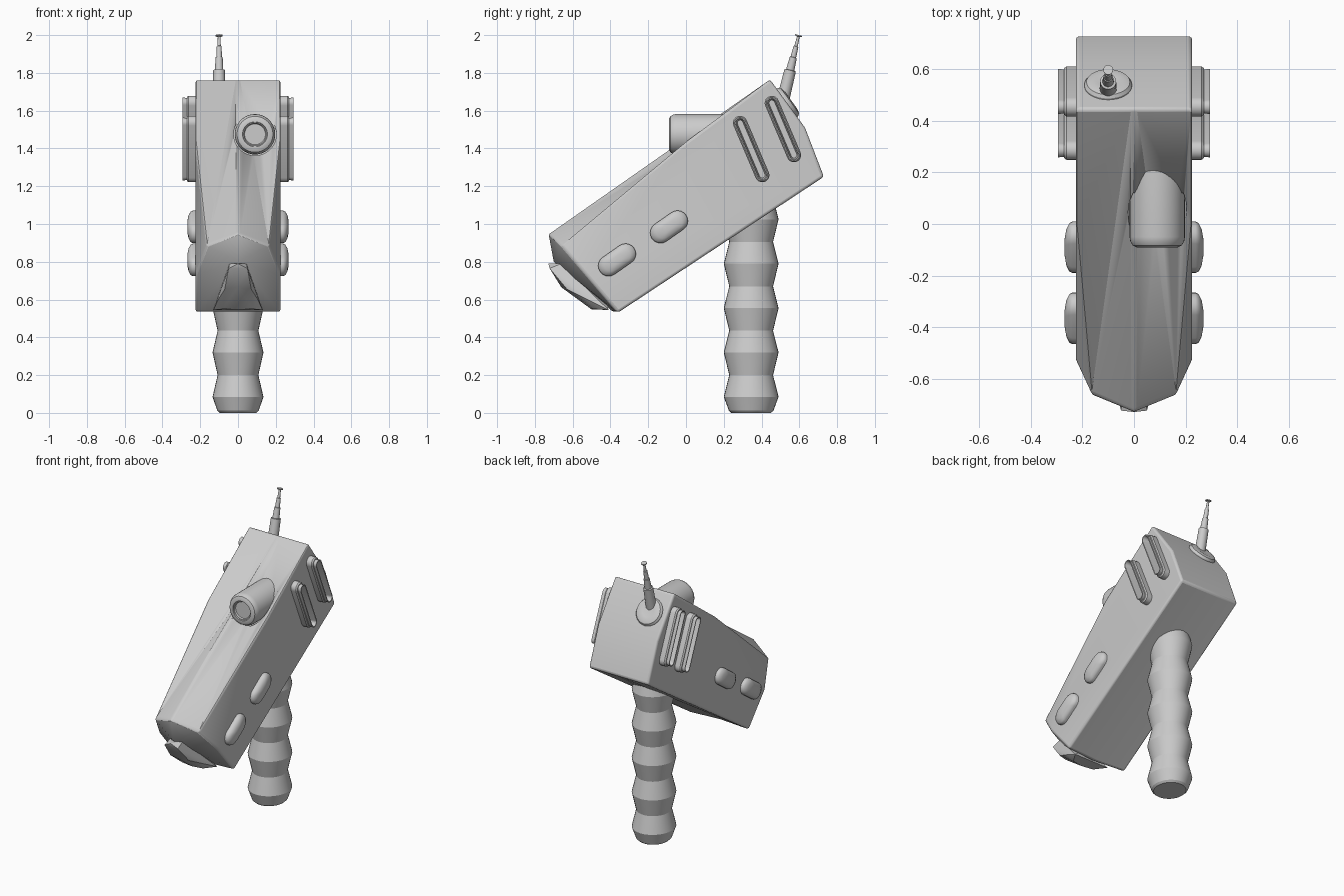
import bpy, bmesh, math
from mathutils import Vector, Matrix

if "Cube" in bpy.data.objects:
    bpy.data.objects.remove(bpy.data.objects["Cube"])


def finish(name, bm, angle=30):
    bmesh.ops.recalc_face_normals(bm, faces=bm.faces)
    me = bpy.data.meshes.new(name)
    bm.to_mesh(me)
    bm.free()
    ob = bpy.data.objects.new(name, me)
    bpy.context.collection.objects.link(ob)
    bpy.ops.object.select_all(action='DESELECT')
    bpy.context.view_layer.objects.active = ob
    ob.select_set(True)
    bpy.ops.object.shade_smooth_by_angle(angle=math.radians(angle))
    return ob


def loft(name, rings, angle=30):
    """Skin a list of equal-length point rings and cap both ends."""
    bm = bmesh.new()
    vs = [[bm.verts.new(p) for p in r] for r in rings]
    n = len(rings[0])
    for a, b in zip(vs, vs[1:]):
        for i in range(n):
            j = (i + 1) % n
            bm.faces.new((a[i], a[j], b[j], b[i]))
    bm.faces.new(vs[0])
    bm.faces.new(vs[-1])
    return finish(name, bm, angle)


def lathe(name, profile, origin, axis, n=32, sx=1.0, angle=30):
    """Profile of (radius, height) turned about an axis through origin."""
    m = Matrix.Translation(origin) @ Vector(axis).to_track_quat('Z', 'Y').to_matrix().to_4x4()
    rings = [[m @ Vector((sx * r * math.cos(2 * math.pi * i / n), r * math.sin(2 * math.pi * i / n), h))
              for i in range(n)] for r, h in profile]
    return loft(name, rings, angle)


def stadium(x, y, z, tilt, half, w, n=10):
    """Rounded slot outline in the YZ plane; half = straight half length."""
    pts = []
    for side in (0, 1):
        for k in range(n + 1):
            a = -math.pi / 2 + math.pi * k / n + side * math.pi
            u, v = w * math.cos(a) + (half if side == 0 else -half), w * math.sin(a)
            pts.append((x, y + u * math.cos(tilt) - v * math.sin(tilt),
                        z + u * math.sin(tilt) + v * math.cos(tilt)))
    return pts


def mirror_x(ob):
    ob.modifiers.new("mirror", 'MIRROR').use_clip = True


# Body: right half, mirrored
V = dict(T=(0, -.728, .95), R=(0, .445, 1.765), d=(0, .63, 1.51), c=(0, .73, 1.25),
         P=(0, -.38, .53), M=(0, -.70, .80),
         K=(.165, -.66, .885), G=(.225, -.53, .731), B=(.225, -.36, .53),
         C=(.225, .73, 1.25), D=(.225, .63, 1.51), E=(.225, .445, 1.765), F=(.225, .0, 1.435))
bm = bmesh.new()
v = {k: bm.verts.new(p) for k, p in V.items()}
for f in ("RTK", "RKF", "RFE", "REDd", "dDCc", "cCBP", "GBCDEF", "KGF", "TMK", "MGK", "MBG", "MPB"):
    bm.faces.new([v[k] for k in f])
body = finish("body", bm)
mirror_x(body)
bev = body.modifiers.new("bevel", 'BEVEL')
bev.width, bev.segments = .014, 3
bev.limit_method, bev.angle_limit = 'ANGLE', math.radians(40)

# Recess around the lens barrel
cutter = lathe("lens_recess_cutter", [(.113, -.3), (.113, .12)], (.09, 0, 1.475), (0, 1, 0))
cutter.hide_render = True
cutter.hide_set(True)
cut = body.modifiers.new("recess", 'BOOLEAN')
cut.operation, cut.object, cut.solver = 'DIFFERENCE', cutter, 'EXACT'

# Lens barrel with a grooved front
lathe("lens_barrel", [(.02, -.075), (.055, -.075), (.06, -.083), (.064, -.083), (.066, -.09), (.08, -.09),
                      (.095, -.083), (.104, -.068), (.107, -.05), (.107, .3)],
      (.09, 0, 1.475), (0, 1, 0), 40)

# Nose plate
bm = bmesh.new()
for x, y, z in ((.0, -.728, .79), (.05, -.722, .765), (.045, -.66, .79), (.07, -.63, .655), (.0, -.66, .665),
                (.105, -.52, .60), (.08, -.49, .55), (.0, -.50, .548), (.13, -.41, .545), (.06, -.42, .60)):
    for s in (1, -1) if x else (1,):
        bm.verts.new((s * x, y, z))
bmesh.ops.convex_hull(bm, input=bm.verts)
finish("nose_plate", bm)

# Ribbed handle
prof = [(.105, 0), (.118, .012), (.145, .085)]
for i in range(4):
    prof += [(.116, .2 + .235 * i), (.145, .32 + .235 * i)]
prof.append((.116, 1.14))
lathe("ribbed_handle", prof, (0, .345, 0), (0, 0, 1), 32, .93, 22)

# Side buttons
for i, (y, z) in enumerate(((-.365, .81), (-.09, .985))):
    t = math.radians(35)
    rings = [stadium(x, y, z, t, .055 * k, .055 * k)
             for x, k in ((.19, 1), (.238, 1), (.25, .94), (.262, .7), (.268, .35))]
    mirror_x(loft("side_button_%d" % (i + 1), rings, 40))

# Side vents: slotted pads with a raised rim
for i, (y, z) in enumerate(((.345, 1.397), (.513, 1.503))):
    t = math.radians(-67)
    rings = [stadium(x, y, z, t, .15, w) for x, w in
             ((.19, .038), (.262, .038), (.27, .032), (.27, .026), (.294, .029), (.294, .023), (.24, .015))]
    mirror_x(loft("side_vent_%d" % (i + 1), rings))

# Antenna collar on the sloped back face
lathe("antenna_collar", [(.092, -.02), (.092, .006), (.084, .018), (.06, .025), (.04, .022)],
      (-.1, .535, 1.642), (0, .81, .587))

# Telescopic antenna
lathe("antenna", [(.034, -.03), (.031, .155), (.022, .157), (.019, .225), (.015, .227), (.013, .285),
                  (.009, .287), (.007, .338), (.019, .341), (.019, .347)],
      (-.1, .515, 1.663), (0, .08, .33), 20)
